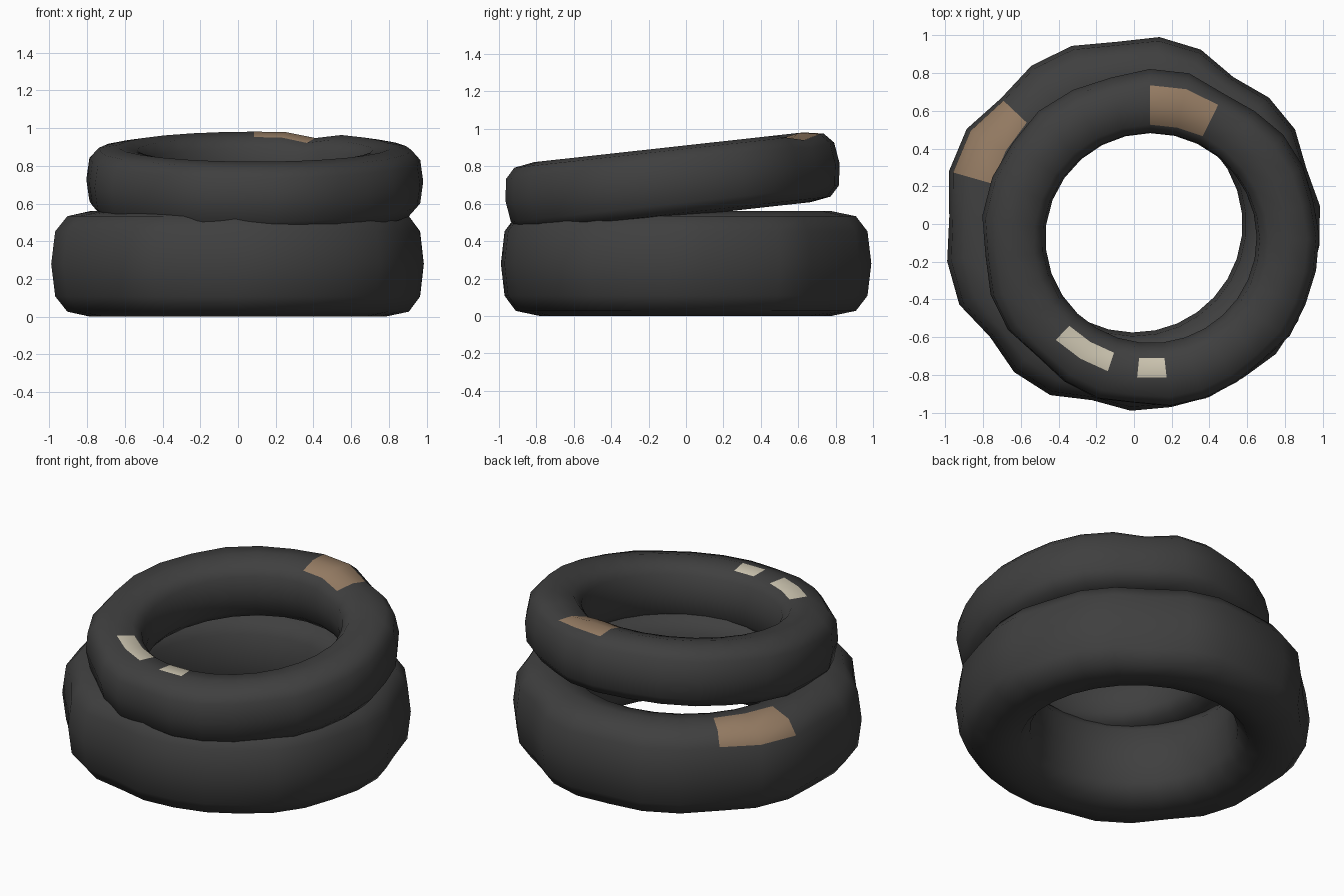
import bpy
import bmesh
from math import sin, cos, pi, radians, copysign

SPOKES = 28
ROWS = 12

cube = bpy.data.objects.get("Cube")
if cube:
    bpy.data.objects.remove(cube, do_unlink=True)


def make_material(name, colour):
    mat = bpy.data.materials.new(name)
    mat.use_nodes = True
    mat.diffuse_color = (*colour, 1)
    shader = mat.node_tree.nodes["Principled BSDF"]
    shader.inputs["Base Color"].default_value = (*colour, 1)
    shader.inputs["Roughness"].default_value = 0.8
    return mat


materials = [
    make_material("dark rubber", (0.05, 0.05, 0.05)),
    make_material("brown patch", (0.30, 0.20, 0.125)),
    make_material("cream marking", (0.60, 0.55, 0.43)),
]
RUBBER, BROWN, CREAM = range(len(materials))


def soft_power(value, exponent=0.7):
    """Squares off a circle into a rounded tyre section."""
    return copysign(abs(value) ** exponent, value)


def make_tyre(name, outer, inner, height, phase, wear, patches, dented=None):
    """Sweep a rounded section round z; wear is hundredths added to the tread."""
    middle, half_width = (outer + inner) / 2, (outer - inner) / 2
    bm = bmesh.new()
    rings = []
    for spoke in range(SPOKES):
        angle = 2 * pi * spoke / SPOKES + phase
        # The spokes are slightly bunched towards one side
        angle += radians(3.5 + 4 * cos(angle - radians(230)))
        ring = []
        for row in range(ROWS):
            turn = 2 * pi * row / ROWS
            u, v = soft_power(cos(turn)), soft_power(sin(turn))
            radius = middle + half_width * u + max(u, 0) * wear[spoke] / 100
            z = v * height / 2
            if spoke == dented and v > 0:
                z *= 0.86
            ring.append(bm.verts.new((radius * cos(angle), radius * sin(angle), z)))
        rings.append(ring)

    # Skin the rings, colouring the faces that fall inside a patch
    for spoke in range(SPOKES):
        a, b = rings[spoke], rings[(spoke + 1) % SPOKES]
        for row in range(ROWS):
            after = (row + 1) % ROWS
            face = bm.faces.new((a[row], b[row], b[after], a[after]))
            face.smooth = True
            for colour, spokes, rows in patches:
                if spoke in spokes and row in rows:
                    face.material_index = colour
    bmesh.ops.recalc_face_normals(bm, faces=bm.faces)

    mesh = bpy.data.meshes.new(name)
    bm.to_mesh(mesh)
    bm.free()
    for mat in materials:
        mesh.materials.append(mat)
    obj = bpy.data.objects.new(name, mesh)
    bpy.context.collection.objects.link(obj)
    return obj


# Large tyre lying flat
lower_tyre = make_tyre(
    "lower_tyre", outer=0.99, inner=0.575, height=0.56, phase=radians(5),
    wear=[0, -3, 0, -1, -5, 0, 1, -2, 1, 1, -2, 3, 3, -1,
          2, 3, -2, 2, 2, -3, 0, 0, 1, 1, 3, 2, -1, 0],
    patches=[(BROWN, (10, 11), (1, 2))],
)
lower_tyre.location.z = 0.28

# Smaller tyre leaning on top, sunk a little at the front
upper_tyre = make_tyre(
    "upper_tyre", outer=0.892, inner=0.56, height=0.375, phase=0,
    wear=[0, -1, 0, 0, -2, -3, 1, 1, -1, 0, 1, 0, 1, 1,
          -1, 1, 1, -2, 0, 1, -1, 1, 1, 0, -1, 1, 0, 0],
    patches=[
        (BROWN, (5, 6), (2, 3)),
        (CREAM, (17, 18, 20), (3,)),
    ],
    dented=5,
)
upper_tyre.location = (0.09, -0.075, 0.715)
upper_tyre.rotation_euler.x = radians(6.3)
